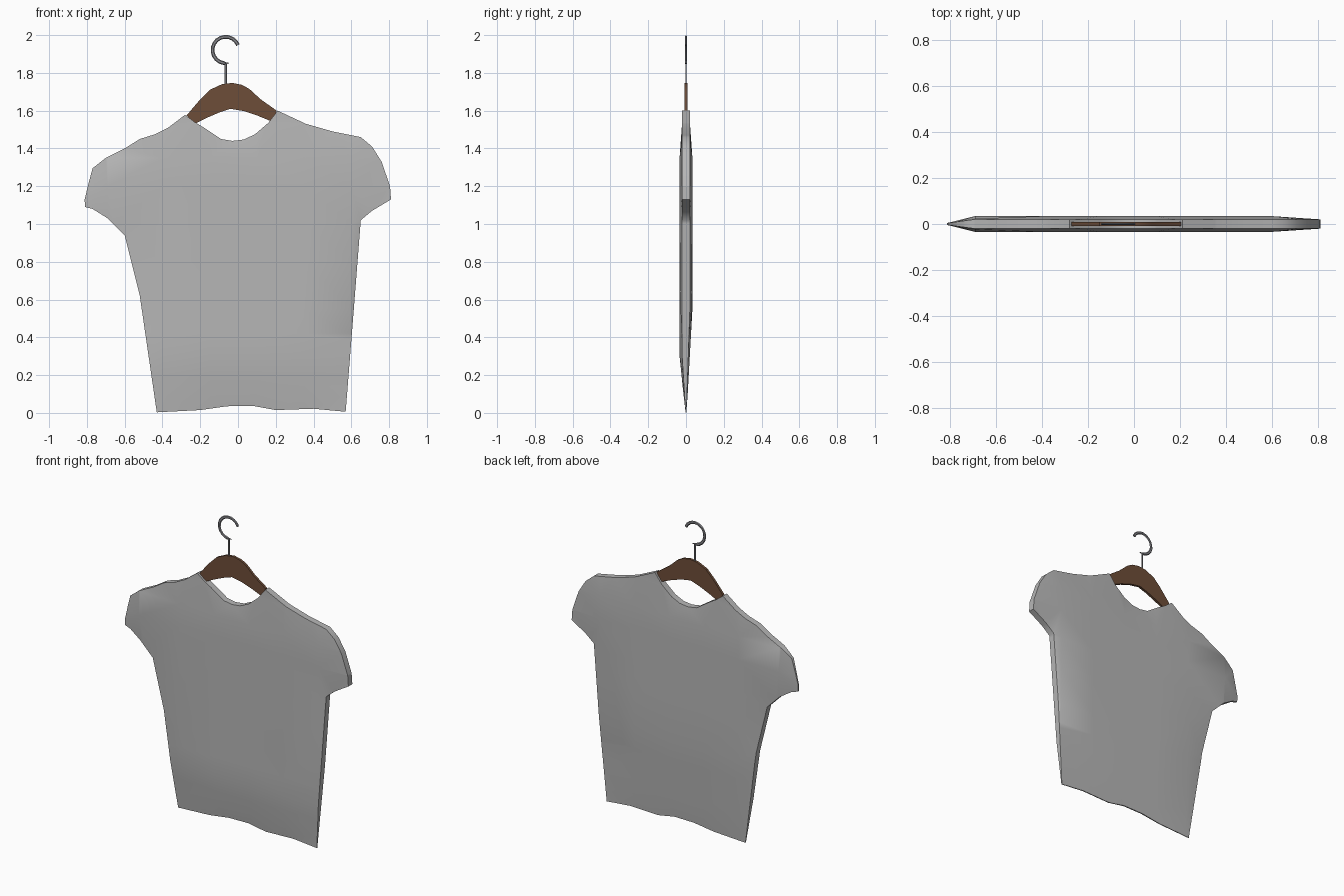
import bpy, bmesh, math
from mathutils import Vector
from mathutils.geometry import intersect_point_line

if "Cube" in bpy.data.objects:
    bpy.data.objects.remove(bpy.data.objects["Cube"])


def material(name, rgb):
    m = bpy.data.materials.new(name)
    m.diffuse_color = (*rgb, 1)
    m.use_nodes = True
    m.node_tree.nodes["Principled BSDF"].inputs["Base Color"].default_value = m.diffuse_color
    return m


GREY = material("light grey cloth", (0.47, 0.47, 0.47))
BROWN = material("brown wood", (0.155, 0.075, 0.04))
STEEL = material("grey metal", (0.27, 0.27, 0.29))


def edge_distance(p, outline):
    best = 9
    for a, b in zip(outline, outline[1:] + outline[:1]):
        q, t = intersect_point_line(p, a, b)
        q = a if t < 0 else b if t > 1 else q
        best = min(best, (p - q).length)
    return best


def padded_plate(name, points, rings, cuts_x, cuts_z, half, mat, angle):
    """Outline in x/z, inset and sliced, then puffed to both sides by half(p, d, side)."""
    outline = [Vector((x, 0, z)) for x, z in points]
    bm = bmesh.new()
    bm.faces.new([bm.verts.new(p) for p in outline])
    bm.normal_update()
    core = bm.faces[:]
    for r in rings:
        bmesh.ops.inset_region(bm, faces=core, thickness=r, use_even_offset=True)
    for axis, cuts in (((1, 0, 0), cuts_x), ((0, 0, 1), cuts_z)):
        for c in cuts:
            bmesh.ops.bisect_plane(bm, geom=bm.verts[:] + bm.edges[:] + bm.faces[:],
                                   plane_co=Vector(axis) * c, plane_no=axis)
    bm.verts.index_update()
    n = len(bm.verts)
    front, back = [], []
    for v in bm.verts:
        d = edge_distance(v.co, outline)
        front.append((v.co.x, -half(v.co, d, -1), v.co.z))
        back.append((v.co.x, half(v.co, d, 1), v.co.z))
    loops = [[v.index for v in f.verts] for f in bm.faces]
    faces = loops + [[i + n for i in reversed(f)] for f in loops]
    for e in bm.edges:
        if e.is_boundary:
            a, b = (v.index for v in e.verts)
            faces.append([a, b, b + n, a + n])
    bm.free()
    me = bpy.data.meshes.new(name)
    me.from_pydata(front + back, [], faces)
    bm = bmesh.new()
    bm.from_mesh(me)
    bmesh.ops.triangulate(bm, faces=[f for f in bm.faces if len(f.verts) > 4])
    bmesh.ops.recalc_face_normals(bm, faces=bm.faces[:])
    bm.to_mesh(me)
    bm.free()
    me.materials.append(mat)
    ob = bpy.data.objects.new(name, me)
    bpy.context.collection.objects.link(ob)
    smooth(ob, angle)
    return ob


def smooth(ob, angle):
    bpy.ops.object.select_all(action='DESELECT')
    ob.select_set(True)
    bpy.context.view_layer.objects.active = ob
    bpy.ops.object.shade_smooth_by_angle(angle=math.radians(angle))


# Shirt: thin padded body, hem and left sleeve tapering to an edge
def shirt_half(p, d, side):
    edge = 0.6 + 0.3 * min(1, d / 0.015) + 0.1 * min(1, max(0, d - 0.015) / 0.035)
    hem = min(1, 0.1 + 0.9 * p.z / (0.3 if side < 0 else 0.55))
    sleeve = min(1, max(0.2, 0.2 + 0.8 * (p.x + 0.81) / 0.12))
    return 0.034 * edge * hem * sleeve


shirt = [(-0.43, 0.003), (-0.2, 0.015), (-0.06, 0.035), (0.08, 0.037), (0.2, 0.015),
         (0.4, 0.022), (0.57, 0.006), (0.61, 0.51), (0.65, 1.02), (0.71, 1.07), (0.81, 1.13),
         (0.805, 1.2), (0.76, 1.33), (0.71, 1.41), (0.65, 1.46), (0.5, 1.49),
         (0.36, 1.53), (0.21, 1.6), (0.16, 1.535), (0.09, 1.475), (0.03, 1.447),
         (-0.03, 1.44), (-0.09, 1.45), (-0.18, 1.51), (-0.23, 1.54), (-0.28, 1.578),
         (-0.37, 1.51), (-0.44, 1.475), (-0.52, 1.45), (-0.6, 1.4), (-0.7, 1.35),
         (-0.77, 1.295), (-0.79, 1.22), (-0.812, 1.13), (-0.81, 1.09), (-0.77, 1.08),
         (-0.69, 1.03), (-0.6, 0.94), (-0.52, 0.62)]
padded_plate("shirt", shirt, (0.015, 0.035), (-0.69, -0.4, -0.15, 0.1, 0.35, 0.6),
             (0.1, 0.2, 0.3, 0.42, 0.55, 0.8, 1.0, 1.2, 1.35), shirt_half, GREY, 50)

# Wooden hanger arch
arch = [(-0.272, 1.575), (-0.2, 1.66), (-0.15, 1.71), (-0.085, 1.74), (-0.03, 1.747),
        (0.02, 1.737), (0.06, 1.715), (0.12, 1.66), (0.205, 1.6), (0.185, 1.54), (0.1, 1.575),
        (0.03, 1.598), (-0.04, 1.61), (-0.1, 1.59), (-0.17, 1.56), (-0.23, 1.53)]
padded_plate("hanger", arch, (0.022,), (-0.15, -0.03, 0.08), (),
             lambda p, d, s: 0.008 + 0.014 * min(1, d / 0.022), BROWN, 35)

# Metal hook: stem, then an open loop
path = [(-0.065, 1.73), (-0.065, 1.852)]
for i in range(15):
    a = math.radians(-80 - i * 258 / 14)
    path.append((-0.065 + 0.07 * math.cos(a), 1.921 + 0.07 * math.sin(a)))
cu = bpy.data.curves.new("hook", 'CURVE')
cu.dimensions = '3D'
cu.bevel_depth = 0.01
cu.bevel_resolution = 1
cu.use_fill_caps = True
sp = cu.splines.new('POLY')
sp.points.add(len(path) - 1)
for i, (pt, (x, z)) in enumerate(zip(sp.points, path)):
    pt.co = (x, 0, z, 1)
    pt.radius = 0.8 if i < 2 else 1
cu.materials.append(STEEL)
hook = bpy.data.objects.new("hook", cu)
bpy.context.collection.objects.link(hook)
hook.scale.y = 0.5
bpy.ops.object.select_all(action='DESELECT')
hook.select_set(True)
bpy.context.view_layer.objects.active = hook
bpy.ops.object.convert(target='MESH')
smooth(bpy.context.view_layer.objects.active, 40)
